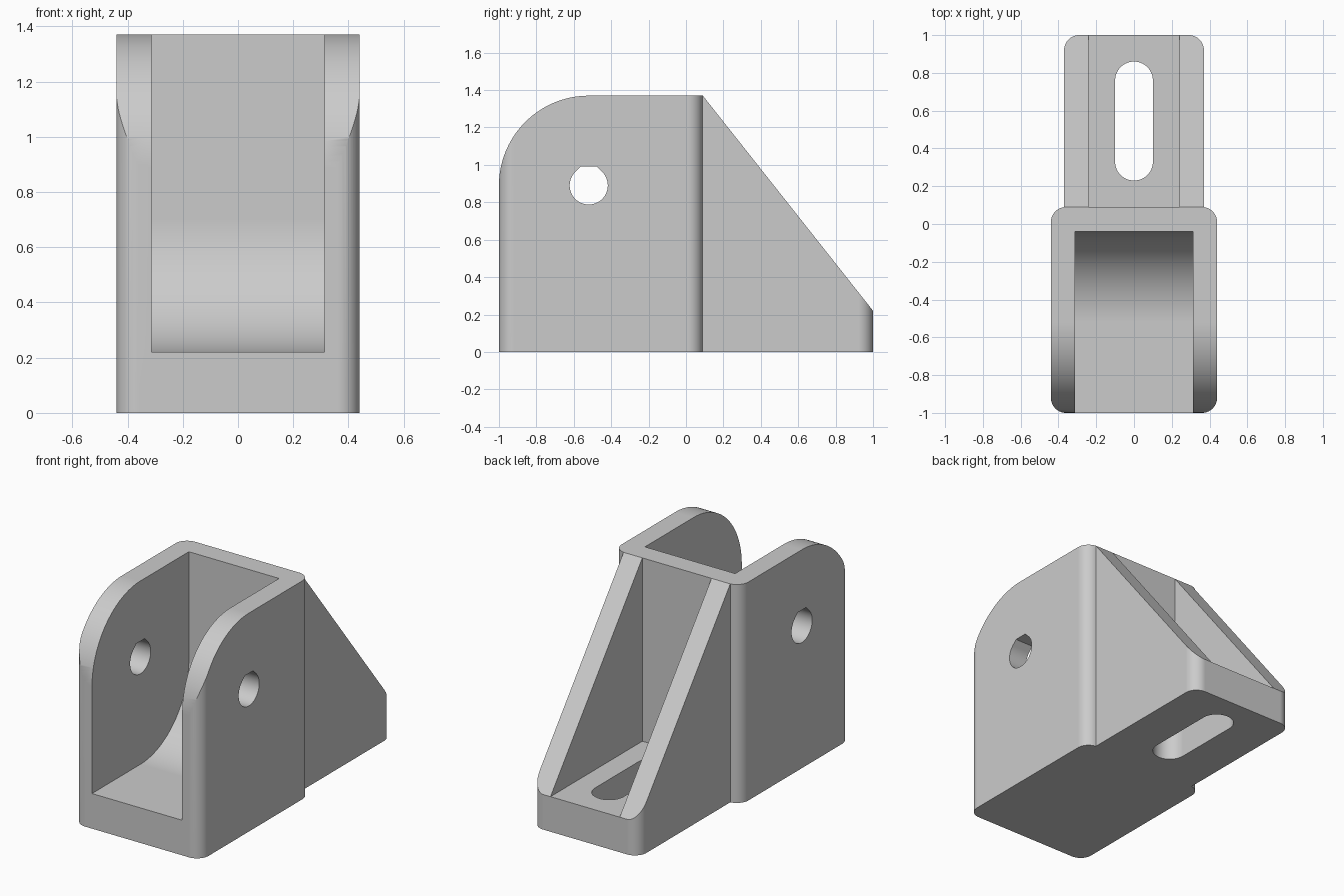
import bpy, bmesh
from math import sin, cos, pi, tan

cube = bpy.data.objects.get("Cube")
if cube:
    bpy.data.objects.remove(cube)

grey = bpy.data.materials.new("plain grey")
grey.use_nodes = True
COLOUR = (0.6, 0.6, 0.6, 1)
grey.diffuse_color = COLOUR
grey.node_tree.nodes["Principled BSDF"].inputs["Base Color"].default_value = COLOUR


def arc(cx, cy, r, start, end, steps=16):
    """Points on an arc, angles in degrees."""
    angles = [(start + (end - start) * i / steps) * pi / 180 for i in range(steps + 1)]
    return [(cx + r * cos(a), cy + r * sin(a)) for a in angles]


def rounded_rect(x, y0, y1, r):
    pts = []
    for sx, cy, a in ((1, y1 - r, 0), (-1, y1 - r, 90), (-1, y0 + r, 180), (1, y0 + r, 270)):
        pts += arc(sx * (x - r), cy, r, a, a + 90, 12)
    return pts


def prism(name, pts, lo, hi, axis="z"):
    """Extrude an (x, y) outline along z, or a (y, z) outline along x."""
    bm = bmesh.new()
    place = (lambda p, d: (p[0], p[1], d)) if axis == "z" else (lambda p, d: (d, p[0], p[1]))
    face = bm.faces.new([bm.verts.new(place(p, lo)) for p in pts])
    top = bmesh.ops.extrude_face_region(bm, geom=[face])["geom"]
    shift = place((0, 0), hi - lo)
    bmesh.ops.translate(bm, vec=shift, verts=[v for v in top if isinstance(v, bmesh.types.BMVert)])
    bmesh.ops.remove_doubles(bm, verts=bm.verts, dist=1e-5)
    bmesh.ops.recalc_face_normals(bm, faces=bm.faces)
    mesh = bpy.data.meshes.new(name)
    bm.to_mesh(mesh)
    bm.free()
    mesh.materials.append(grey)
    obj = bpy.data.objects.new(name, mesh)
    bpy.context.collection.objects.link(obj)
    return obj


def combine(target, tool, operation):
    """Apply a boolean and drop the helper."""
    mod = target.modifiers.new("boolean", "BOOLEAN")
    mod.operation, mod.object, mod.solver = operation, tool, "EXACT"
    bpy.context.view_layer.objects.active = target
    bpy.ops.object.modifier_apply(modifier=mod.name)
    bpy.data.objects.remove(tool)


HEIGHT, FLOOR = 1.37, 0.22
BACK, PIN_Y, PIN_Z = 0.09, -0.52, 0.89

# Clevis body: rounded plan, cheeks rounded off at the top front
bracket = prism("clevis_bracket", rounded_rect(0.44, -1, BACK, 0.08), 0, HEIGHT)
cheek = [(-1, -1), (1, -1), (1, 2), (PIN_Y, 2)] + arc(PIN_Y, PIN_Z, 0.48, 90, 180, 40)
combine(bracket, prism("cheek_profile", cheek, -1, 1, "x"), "INTERSECT")

# Channel between the cheeks, curving from the floor into the back wall
channel = [(-2, 2), (-2, FLOOR)] + arc(PIN_Y, FLOOR + 0.48, 0.48, 270, 360, 40) + [(-0.04, 2)]
combine(bracket, prism("channel", channel, -0.313, 0.313, "x"), "DIFFERENCE")

# Pin hole with chamfered flat top
r = 0.102
flat = r * tan(pi / 8)
hole = arc(PIN_Y, PIN_Z, r, 135, 405, 36) + [(PIN_Y + flat, PIN_Z + r), (PIN_Y - flat, PIN_Z + r)]
combine(bracket, prism("pin_hole", hole, -1, 1, "x"), "DIFFERENCE")

# Rear foot with two sloping gussets
foot = prism("rear_foot", rounded_rect(0.37, -0.03 - 0.2, 1, 0.08), 0, 2)
slope = [(0.04, 0), (2, 0), (2, FLOOR), (1, FLOOR), (BACK, HEIGHT), (0.04, 1.3)]
combine(foot, prism("gusset_profile", slope, -1, 1, "x"), "INTERSECT")
pocket = [(-1, FLOOR), (2, FLOOR), (2, 3), (-1, 3)]
combine(foot, prism("gusset_pocket", pocket, -0.24, 0.24, "x"), "DIFFERENCE")

# Bolt slot through the foot
slot = arc(0, 0.76, 0.1, 0, 180, 24) + arc(0, 0.33, 0.1, 180, 360, 24)
combine(foot, prism("bolt_slot", slot, -1, 1), "DIFFERENCE")

combine(bracket, foot, "UNION")

# Smooth curves, crisp edges
bpy.ops.object.select_all(action="DESELECT")
bracket.select_set(True)
bpy.context.view_layer.objects.active = bracket
bpy.ops.object.shade_smooth_by_angle()
weighted = bracket.modifiers.new("weighted_normals", "WEIGHTED_NORMAL")
weighted.keep_sharp = True
